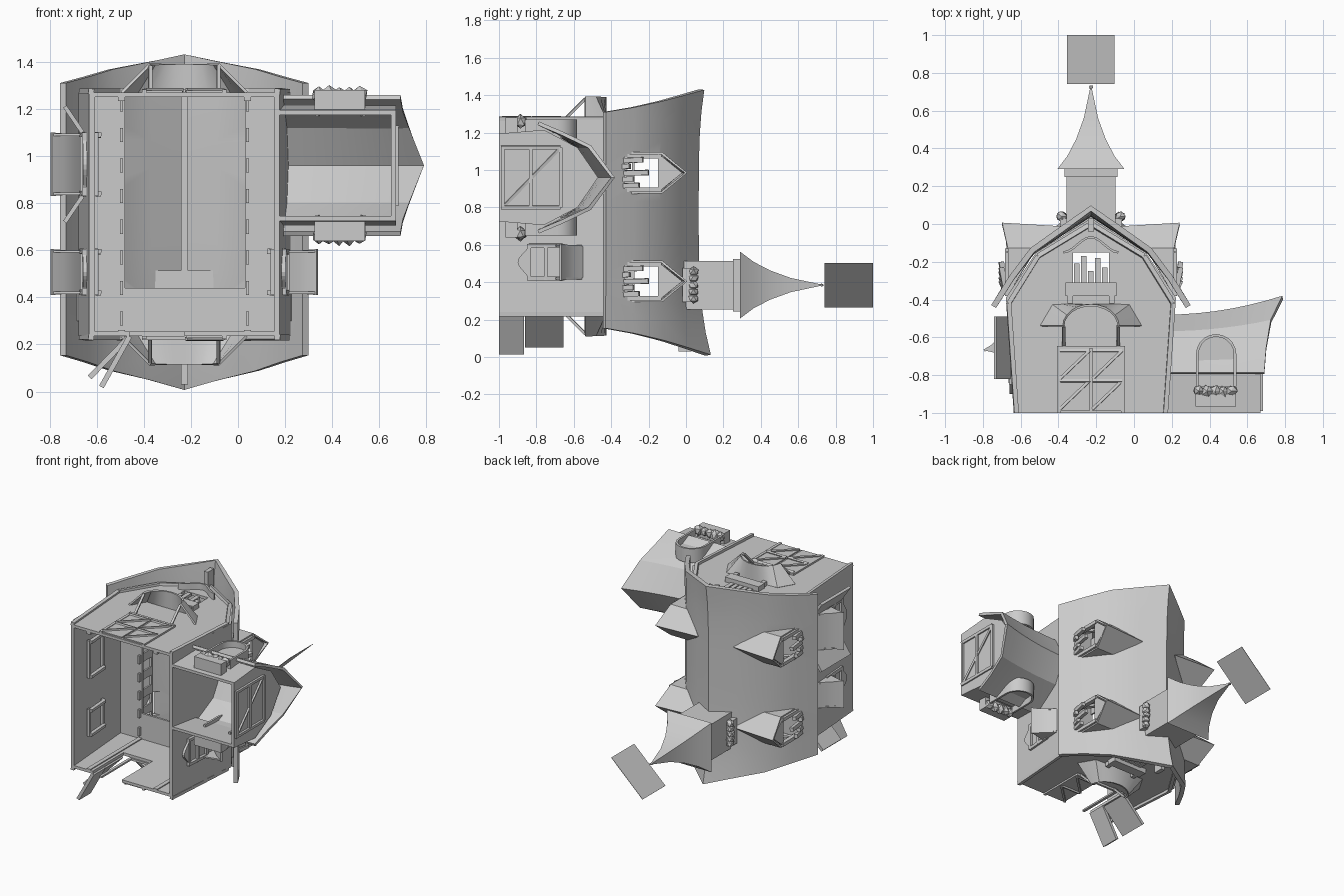
import bpy, bmesh, math, random
from mathutils import Vector

if "Cube" in bpy.data.objects:
    bpy.data.objects.remove(bpy.data.objects["Cube"])
random.seed(4)
CX, Z0, Z1 = -0.228, 0.235, 1.27      # barn axis, rear and front gable planes
ZM, AZ = Z0 + Z1, 0.96                # z mirror sum, annex centre


def mesh(name, verts, faces, thick=0.0, smooth=False):
    me = bpy.data.meshes.new(name)
    me.from_pydata([tuple(v) for v in verts], [], faces)
    bm = bmesh.new(); bm.from_mesh(me)
    bmesh.ops.recalc_face_normals(bm, faces=bm.faces)
    bm.to_mesh(me); bm.free()
    ob = bpy.data.objects.new(name, me)
    bpy.context.collection.objects.link(ob)
    bpy.context.view_layer.objects.active = ob
    bpy.ops.object.select_all(action='DESELECT')
    ob.select_set(True)
    if thick:
        m = ob.modifiers.new("thick", 'SOLIDIFY')
        m.thickness, m.offset = thick, 0
        bpy.ops.object.modifier_apply(modifier="thick")
    if smooth:
        bpy.ops.object.shade_smooth_by_angle(angle=math.radians(30))
    return ob


def prism(name, pts, axis, a, b):
    """axis z: pts are (x, y); axis x: pts are (z, y)."""
    n = len(pts)
    f = (lambda p, t: (p[0], p[1], t)) if axis == 'z' else (lambda p, t: (t, p[1], p[0]))
    return mesh(name, [f(p, t) for t in (a, b) for p in pts],
                [list(range(n)), list(range(n, 2 * n))] +
                [(i, (i + 1) % n, (i + 1) % n + n, i + n) for i in range(n)])


def box(name, x, y, z):
    return prism(name, [(x[0], y[0]), (x[1], y[0]), (x[1], y[1]), (x[0], y[1])], 'z', *z)


def loft(name, rows, thick=0.0, smooth=False, closed=False):
    n = len(rows[0])
    fs = [(r * n + i, r * n + (i + 1) % n, (r + 1) * n + (i + 1) % n, (r + 1) * n + i)
          for r in range(len(rows) - 1) for i in range(n if closed else n - 1)]
    if closed:
        fs += [list(range(n)), list(range((len(rows) - 1) * n, len(rows) * n))]
    return mesh(name, [p for r in rows for p in r], fs, thick, smooth)


def beam(name, p, q, w=0.015):
    p, q = Vector(p), Vector(q)
    d = (q - p).normalized()
    u = d.cross(Vector((0.12, 0.31, 1)) if abs(d.z) < .9 else Vector((1, 0, 0))).normalized() * w / 2
    v = d.cross(u)
    return loft(name, [[e + u + v, e - u + v, e - u - v, e + u - v] for e in (p, q)], closed=True)


def cut(ob, x, y, z):
    c = box("cutter", x, y, z)
    m = ob.modifiers.new("cut", 'BOOLEAN')
    m.operation, m.object = 'DIFFERENCE', c
    bpy.ops.object.select_all(action='DESELECT')
    bpy.context.view_layer.objects.active = ob
    ob.select_set(True)
    bpy.ops.object.modifier_apply(modifier="cut")
    bpy.data.objects.remove(c)


def bush(name, c, size, n=5, axis=0):
    """Row of jittered low-poly clumps."""
    bm = bmesh.new()
    for i in range(n):
        r = bmesh.ops.create_icosphere(bm, subdivisions=1, radius=0.5)
        for v in r['verts']:
            v.co *= random.uniform(0.8, 1.1)
            for k in range(3):
                s = size[k] / n * 1.4 if k == axis else size[k]
                v.co[k] = v.co[k] * s + c[k] + (((i + .5) / n - .5) * size[k] * .9 if k == axis else 0)
    me = bpy.data.meshes.new(name); bm.to_mesh(me); bm.free()
    bpy.context.collection.objects.link(bpy.data.objects.new(name, me))


# main walls, leaning outward, and gables
for s in (-1, 1):
    prism("side_wall", [(CX + s * o, y) for o, y in
          ((.405, -1), (.38, -1), (.425, -.39), (.45, -.39))], 'z', Z0, Z1)
half = [(.405, -1), (.45, -.39), (.29, -.15)]
outline = [(CX + o, y) for o, y in half] + [(CX, .03)] + [(CX - o, y) for o, y in half[::-1]]
for nm, a, b in (("front_gable", Z1 - .02, Z1), ("rear_gable", Z0, Z0 + .02)):
    g = prism(nm, outline, 'z', a, b)
    cut(g, (CX - .095, CX + .095), (-.33, -.15), (a - .1, b + .1))
    if nm == "rear_gable":
        cut(g, (-.46, CX), (-1.1, -.65), (a - .1, b + .1))

# sagging gambrel roof with flared ridge ends
rows = []
for k in range(13):
    u = k / 6 - 1
    lift = .065 * abs(u) ** 3 if u < 0 else .03 * u ** 4
    rows.append([(CX + o, y + lift * w - .012, .72 + .012 * (1 - w) + u * h) for o, y, h, w in
                 ((-.515, -.425, .578, 0), (-.42, -.275, .605, .1), (-.31, -.135, .64, .3), (-.15, -.03, .675, .6),
                  (0, .065, .71, 1), (.15, -.03, .675, .6), (.31, -.135, .64, .3), (.42, -.275, .605, .1),
                  (.515, -.425, .578, 0))])
roof = loft("main_roof", rows, .03, True)
for zc in (.405, .985):
    cut(roof, (-1, 1), (-.33, -.15), (zc - .085, zc + .085))
box("ridge_beam", (CX - .015, CX + .015), (-.04, .03), (.03, 1.39))

# loft floor with a central opening, railing
for x, z in (((-.66, -.48), (.25, 1.25)), ((.03, .2), (.25, 1.25)), ((-.48, .03), (.25, .44))):
    box("loft_floor", x, (-.41, -.395), z)
for x in (-.495, .04):
    box("loft_rail", (x - .008, x + .008), (-.29, -.275), (.25, 1.25))
    for i in range(8):
        z = .28 + i * .13
        box("rail_post", (x - .006, x + .006), (-.43, -.28), (z, z + .06))
    for z in (.25, 1.245):
        box("corner_post", (x - .015, x + .015), (-1, -.4), (z - .012, z + .012))

# dormers with broken slats
for zc in (.405, .985):
    for s in (-1, 1):
        X = lambda o: CX + s * o
        a = .105
        mesh("dormer_roof", [(X(.47), 0, zc), (X(.14), -.02, zc)] +
             [(X(o), -.13, zc + t * a) for t in (-1, 1) for o in (.44, .29)] +
             [(X(.44), -.38, zc + t * a) for t in (-1, 1)],
             [(0, 1, 3, 2), (0, 1, 5, 4), (2, 3, 6), (4, 5, 7)], .014)
        mesh("dormer_gable", [(X(.445), -.02, zc), (X(.44), -.15, zc - a), (X(.44), -.15, zc + a)],
             [(0, 1, 2)], .014)
        x = sorted((X(.425), X(.455)))
        for t in (-1, 1):
            box("dormer_jamb", x, (-.38, -.13), (zc + t * .09 - .012, zc + t * .09 + .012))
        box("dormer_sill", x, (-.38, -.345), (zc - a, zc + a))
        for i, h in enumerate((.10, .07, .15, .05, .12)):
            z = zc - .08 + i * .034
            beam("slat", (X(.45), -.36, z + .01), (X(.475), -.35 + h, z + .014), .026)

# gable features, front and rear
for front in (True, False):
    Z = (lambda d: Z1 + d) if front else (lambda d: Z0 - d)
    zz = lambda a, b: sorted((Z(a), Z(b)))
    n = 12
    arch = [(CX - .145 * math.cos(math.pi * i / n), -.54 + .11 * math.sin(math.pi * i / n), Z(.12)) for i in range(n + 1)]
    back = [(CX - (.265 - .065 * min(1, i / 2, (n - i) / 2)) * (1 if i < 3 else -1 if i > n - 3 else
             1 - (i - 2) / (n / 2 - 2)), -.54 + .11 * min(1, i / 2, (n - i) / 2), Z(0)) for i in range(n + 1)]
    loft("door_hood", [back, arch], .012, True)
    for s in (-1, 1):
        beam("hood_brace", (CX + s * .145, -.65, Z(0)), (CX + s * .145, -.54, Z(.11)))
        box("door_jamb", (CX + s * .17 - .01, CX + s * .17 + .01), (-1, -.65), zz(0, .012))
        beam("gable_trim", (CX + s * .395, -1, Z(.004)), (CX + s * .435, -.42, Z(.004)), .024)
        beam("gable_trim", (CX + s * .435, -.42, Z(.004)), (CX + s * .28, -.17, Z(.004)), .024)
        beam("gable_trim", (CX + s * .28, -.17, Z(.004)), (CX, 0, Z(.004)), .024)
        box("balcony_bracket", (CX + s * .11 - .015, CX + s * .11 + .015), (-.42, -.38), zz(0, .03))
        if front or s > 0:
            xs = sorted((CX + s * .008, CX + s * .165))
            box("door_leaf", xs, (-.99, -.66), zz(0, .008))
            for p, q in ((-.98, -.83), (-.82, -.67)):
                beam("door_cross", (xs[0], p, Z(.01)), (xs[1], q, Z(.01)))
                beam("door_rail", (xs[0], q, Z(.01)), (xs[1], q, Z(.01)))
    box("door_lintel", (CX - .18, CX + .18), (-.66, -.645), zz(0, .015))
    box("balcony", (CX - .135, CX + .135), (-.38, -.31), zz(0, .035))
    eyebrow = [(CX + .145 * t / 6, -.15 + .08 * math.cos(t / 6 * math.pi / 2) ** 2) for t in range(-6, 7)]
    loft("eyebrow_hood", [[(x, y, Z(d)) for x, y in eyebrow] for d in (0, .045)], .012, True)
    for i, h in enumerate((.10, .14, .06, .13, .08)):
        box("loft_slat", (CX - .09 + i * .037, CX - .06 + i * .037), (-.32, -.31 + h), zz(-.012, .008))
# open half doors at the rear
mesh("open_door_low", [(-.46, -1, .235), (-.58, -1, .02), (-.58, -.865, .02), (-.46, -.865, .235)], [(0, 1, 2, 3)], .022)
mesh("open_door_high", [(-.465, -.86, .23), (-.63, -.86, .06), (-.63, -.655, .06), (-.465, -.655, .23)], [(0, 1, 2, 3)], .022)


# side windows with sloping hoods
def side_window(s, z0, z1):
    X = lambda o: CX + s * o
    rows = [[(X(o), y, z) for z in (z0 + f, z1 - f)] for o, y, f in
            ((.43, -.55, .015), (.47, -.60, .01), (.515, -.64, .004), (.565, -.67, 0))]
    loft("window_hood", rows, .012, True)
    for z in (z0 + .01, z1 - .01):
        mesh("hood_cheek", [(X(.43), -.55, z), (X(.43), -.70, z), (X(.56), -.67, z)], [(0, 1, 2)], .01)
        for o in (.375, .435):
            beam("window_frame", (X(o - .012), -.84, z), (X(o), -.66, z), .022)
    for y, o in ((-.84, .424), (-.75, .43), (-.66, .436), (-.84, .375), (-.66, .39)):
        beam("window_bar", (X(o), y, z0), (X(o), y, z1), .02)
    zc, h = (z0 + z1) / 2, (z1 - z0) / 2
    prism("window_apron", [(zc + h * t / 6, -.84 - .06 * math.cos(t / 6 * math.pi / 2) ** 2) for t in range(-6, 7)],
          'x', X(.412), X(.43))


side_window(-1, .41, .605)
side_window(1, .41, .605)
side_window(-1, .83, 1.10)
for z, t in ((.83, -1), (1.10, 1)):          # opened shutters of the large left window
    mesh("shutter", [(X0, y, z + t * d) for y in (-.82, -.49) for X0, d in ((-.66, 0), (-.735, .11))],
         [(0, 1, 3, 2)], .018)

# annex with its own flared roof
for s in (-1, 1):
    zs = [(AZ + s * z, y) for z, y in ((.235, -1), (.215, -1), (.235, -.76), (.255, -.76))]
    prism("annex_wall", zs, 'x', .17, .67)
prism("annex_gable", [(AZ + z, y) for z, y in ((-.235, -1), (-.255, -.76), (-.16, -.58), (0, -.47), (.16, -.58),
                                               (.255, -.76), (.235, -1))], 'x', .65, .67)
rows = []
for k in range(8):
    t = k / 7
    rows.append([(.16 + t * (e - .16), y + f * t * t, AZ + z) for z, y, e, f in
                 ((-.29, -.79, .69, .0), (-.235, -.69, .70, .03), (-.165, -.575, .725, .06), (0, -.49, .787, .10),
                  (.165, -.575, .725, .06), (.235, -.69, .70, .03), (.29, -.79, .69, .0))])
loft("annex_roof", rows, .02, True)
for z in (.8, 1.12):
    beam("annex_door_frame", (.672, -.99, z), (.672, -.67, z), .02)
for y in (-.98, -.83, -.67):
    beam("annex_door_rail", (.672, y, .8), (.672, y, 1.12), .02)
beam("annex_door_cross", (.672, -.98, .8), (.672, -.67, 1.12))
for s in (-1, 1):
    Z = lambda d: AZ + s * d
    arch = [(.335, -.86)] + [(.435 - .1 * math.cos(math.pi * i / 10), -.69 + .1 * math.sin(math.pi * i / 10))
                             for i in range(11)] + [(.535, -.86)]
    loft("arched_hood", [[(x, y, Z(d)) for x, y in arch] for d in (.21, .31)], .014, True)
    prism("arched_window", arch, 'z', Z(.235), Z(.265))
    box("flower_box", (.325, .54), (-.965, -.90), sorted((Z(.23), Z(.32))))
    bush("annex_flowers", (.43, -.885, Z(.30)), (.24, .07, .08))

# cupola, spire and flag
TZ = .385
box("cupola", (CX - .13, CX + .13), (-.04, .29), (TZ - .13, TZ + .13))
box("cupola_trim", (CX - .14, CX + .14), (.25, .29), (TZ - .14, TZ + .14))
loft("spire", [[(CX + a * h, y, TZ + b * h) for a, b in ((-1, -1), (1, -1), (1, 1), (-1, 1))]
               for y, h in ((.29, .178), (.36, .125), (.45, .078), (.56, .038), (.72, .004))], smooth=True, closed=True)
bush("finial", (CX, .725, TZ), (.02, .025, .02), 1)
for s in (-1, 1):
    box("cupola_planter", sorted((CX + s * .13, CX + s * .165)), (-.02, .03), (TZ - .09, TZ + .09))
    bush("cupola_flowers", (CX + s * .155, .04, TZ), (.06, .06, .2), 5, 2)
mesh("flag", [(CX + t * .125, y, TZ + t * .118) for t, y in ((-1, .74), (1, .74), (1, 1), (-1, 1))],
     [(0, 1, 2, 3)], .003)
